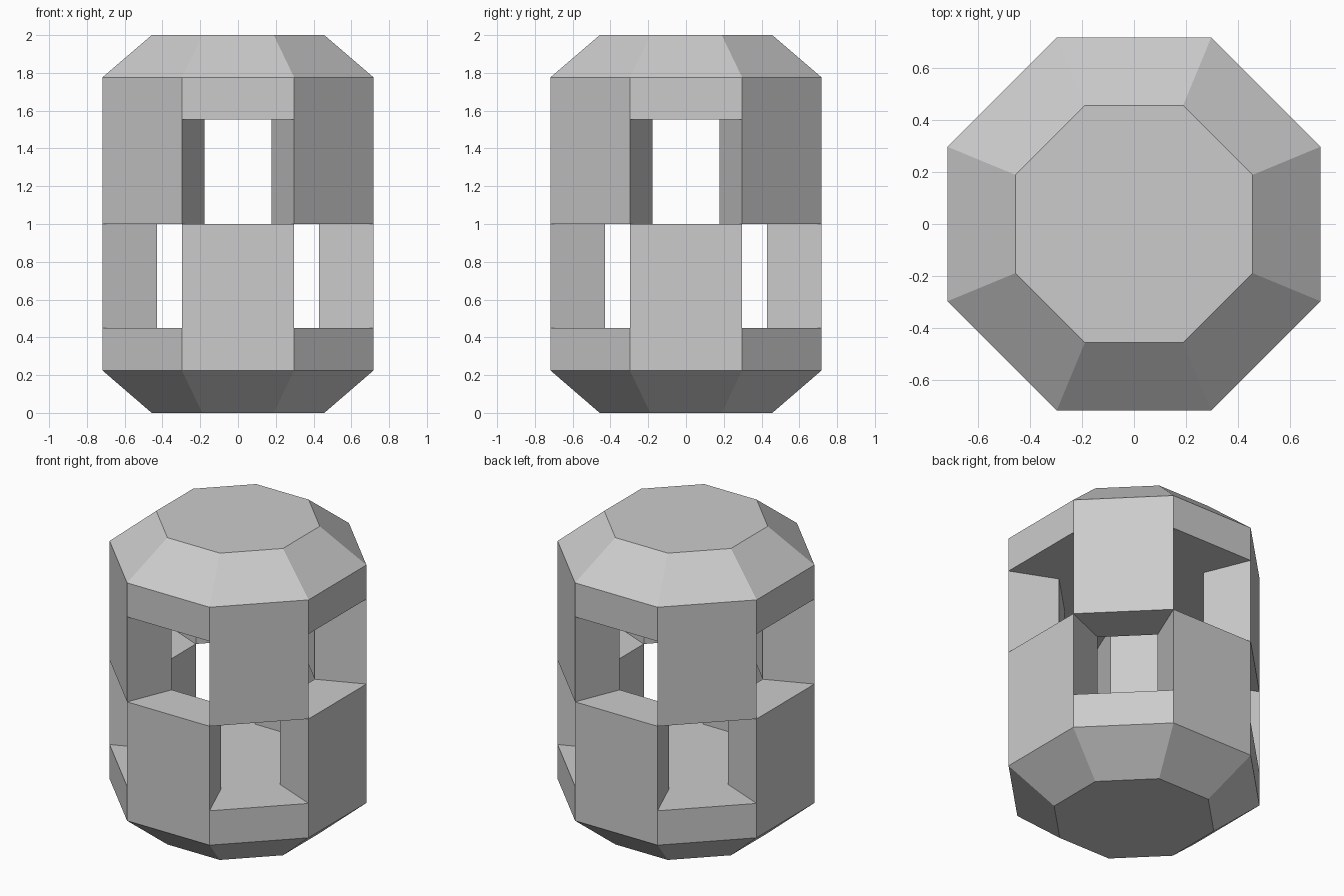
import bpy, bmesh
from math import sin, cos, pi

if "Cube" in bpy.data.objects:
    bpy.data.objects.remove(bpy.data.objects["Cube"])

K = cos(pi / 8)
R_OUT, R_IN, R_END = 0.718 / K, 0.429 / K, 0.457 / K   # octagon corner radii


def corner(i, r, z):
    a = pi / 8 + i * pi / 4
    return (r * cos(a), r * sin(a), z)


def make(name, rings):
    """Skin a stack of equal-length rings (bottom to top) into a closed solid."""
    bm = bmesh.new()
    loops = [[bm.verts.new(p) for p in ring] for ring in rings]
    n = len(rings[0])
    for lo, hi in zip(loops, loops[1:]):
        for i in range(n):
            j = (i + 1) % n
            bm.faces.new((lo[i], lo[j], hi[j], hi[i]))
    bm.faces.new(loops[0][::-1])
    bm.faces.new(loops[-1])
    bmesh.ops.recalc_face_normals(bm, faces=bm.faces)
    me = bpy.data.meshes.new(name)
    bm.to_mesh(me)
    bm.free()
    ob = bpy.data.objects.new(name, me)
    bpy.context.collection.objects.link(ob)
    return ob


def octagon_stack(name, levels):
    make(name, [[corner(i, r, z) for i in range(8)] for r, z in levels])


def pillar(name, i, z0, z1):
    make(name, [[corner(i, R_IN, z), corner(i, R_OUT, z),
                 corner(i + 1, R_OUT, z), corner(i + 1, R_IN, z)] for z in (z0, z1)])


# Bevelled solid end caps
octagon_stack("base_cap", [(R_END, 0), (R_OUT, 0.225), (R_OUT, 0.449)])
octagon_stack("top_cap", [(R_OUT, 1.554), (R_OUT, 1.776), (R_END, 2)])

# Staggered pillars: upper ones on the diagonals, lower ones facing the axes
for k in range(4):
    pillar(f"upper_pillar_{k + 1}", 2 * k, 1.0, 1.554)
    pillar(f"lower_pillar_{k + 1}", 2 * k + 1, 0.449, 1.0)
